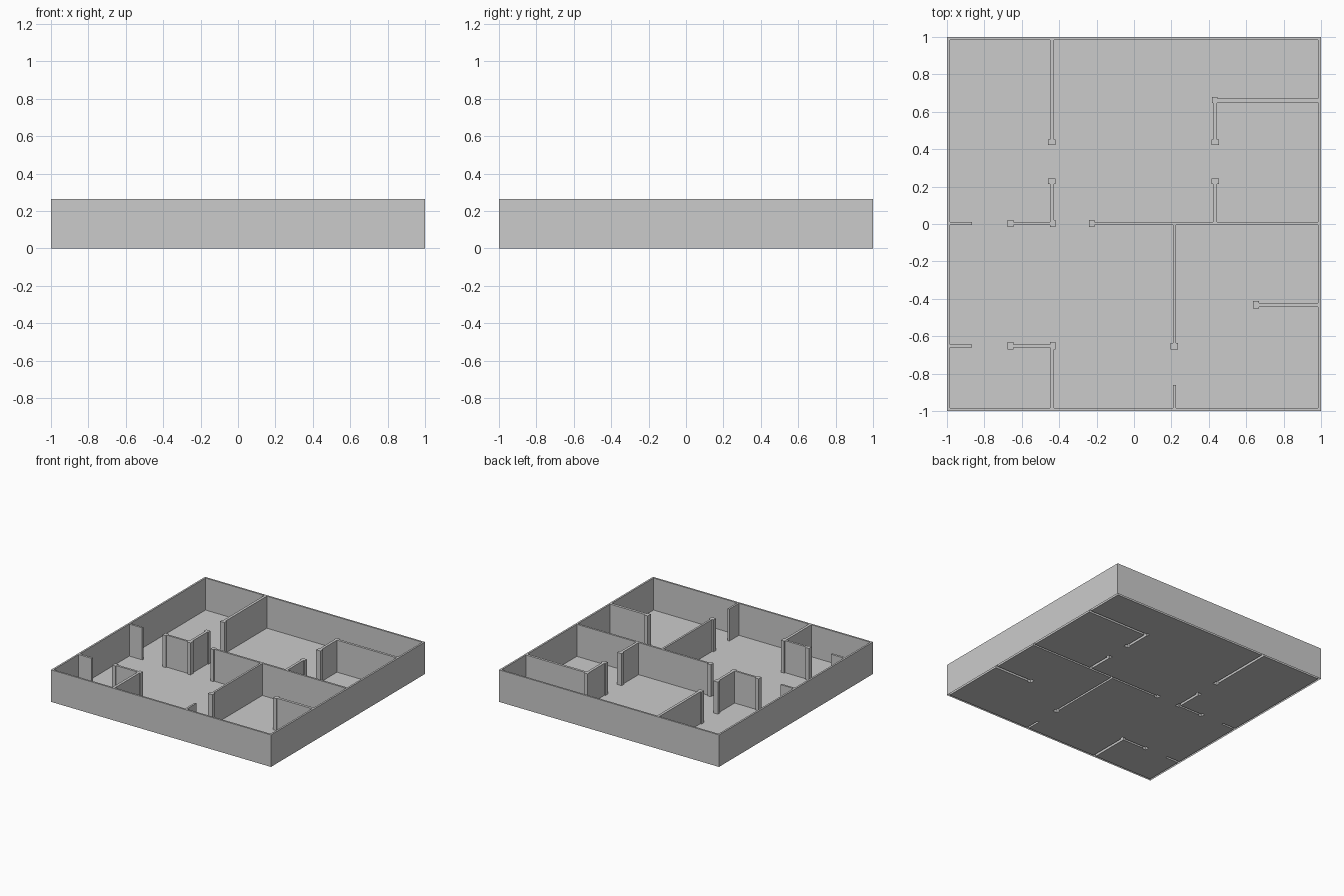
import bpy, bmesh

if "Cube" in bpy.data.objects:
    bpy.data.objects.remove(bpy.data.objects["Cube"])

H = 0.263          # wall height
T = 0.015          # outer wall thickness
I = 1 - T          # inner face of the outer walls

# Plan bands shared by aligned walls: (low, high)
MID = (-0.005, 0.011)        # main cross wall, in y
LEFT = (-0.45, -0.428)       # left partitions, in x
RIGHT = (0.423, 0.445)       # upper right room, in x
SPINE = (0.209, 0.225)       # lower partition, in x
LOW = (-0.661, -0.643)       # lower left room, in y
POST_Y = [(0.214, 0.244), (0.423, 0.453)]   # posts either side of upper doors
DOOR_X = (-0.675, -0.645)    # posts beside left doors


def rect(xs, ys):
    return (xs[0], ys[0], xs[1], ys[1])


# Outer walls
plan = [rect((-1, -I), (-1, 1)), rect((I, 1), (-1, 1)),
        rect((-1, 1), (-1, -I)), rect((-1, 1), (I, 1))]

# Partitions running along x
plan += [rect(xs, ys) for xs, ys in [
    ((-I, -0.867), MID), ((-0.66, -0.43), MID), ((-0.23, I), MID),
    ((-I, -0.867), LOW), ((-0.66, -0.43), LOW),
    ((0.43, I), (0.65, 0.67)), ((0.65, I), (-0.445, -0.423))]]

# Partitions running along y
plan += [rect(xs, ys) for xs, ys in [
    (LEFT, (0.44, I)), (LEFT, (0, 0.23)), (LEFT, (-I, -0.65)),
    (RIGHT, (0, 0.23)), (RIGHT, (0.44, 0.66)),
    (SPINE, (-0.65, 0)), (SPINE, (-I, -0.862))]]

# Door posts, slightly wider than the partitions
for ys in POST_Y:
    plan += [rect((-0.46, -0.42), ys), rect((0.415, 0.455), ys)]
for xs in [DOOR_X, (-0.45, -0.42), (-0.241, -0.212)]:
    plan.append(rect(xs, (-0.016, 0.022)))
for xs in [DOOR_X, (-0.45, -0.42)]:
    plan.append(rect(xs, (-0.67, -0.632)))
plan += [rect((0.418, 0.447), (0.648, 0.68)),
         rect((0.196, 0.236), (-0.67, -0.637)),
         rect((0.637, 0.667), (-0.453, -0.412))]

# Split the plan into a grid of wall cells and floor cells
gx = sorted({v for r in plan for v in (r[0], r[2])})
gy = sorted({v for r in plan for v in (r[1], r[3])})


def is_wall(i, j):
    if not (0 <= i < len(gx) - 1 and 0 <= j < len(gy) - 1):
        return False
    x, y = (gx[i] + gx[i + 1]) / 2, (gy[j] + gy[j + 1]) / 2
    return any(a < x < c and b < y < d for a, b, c, d in plan)


def make_object(name, quads):
    bm = bmesh.new()
    for q in quads:
        bm.faces.new([bm.verts.new(p) for p in q])
    bmesh.ops.remove_doubles(bm, verts=bm.verts, dist=0.0001)
    bmesh.ops.dissolve_limit(bm, angle_limit=0.01, verts=bm.verts, edges=bm.edges)
    bmesh.ops.triangulate(bm, faces=[f for f in bm.faces if len(f.verts) > 4])
    mesh = bpy.data.meshes.new(name)
    bm.to_mesh(mesh)
    bm.free()
    bpy.context.collection.objects.link(bpy.data.objects.new(name, mesh))


walls, floor = [], []
for i in range(len(gx) - 1):
    for j in range(len(gy) - 1):
        (x0, x1), (y0, y1) = gx[i:i + 2], gy[j:j + 2]
        ring = [(x0, y0), (x1, y0), (x1, y1), (x0, y1)]
        if not is_wall(i, j):
            floor.append([(x, y, 0) for x, y in ring])
            continue
        walls.append([(x, y, H) for x, y in ring])
        # Side faces only where the neighbour is open; walls are open below
        for k, (di, dj) in enumerate([(0, -1), (1, 0), (0, 1), (-1, 0)]):
            if not is_wall(i + di, j + dj):
                a, b = ring[k], ring[(k + 1) % 4]
                walls.append([(*a, 0), (*b, 0), (*b, H), (*a, H)])

make_object("walls", walls)
make_object("floor", floor)
